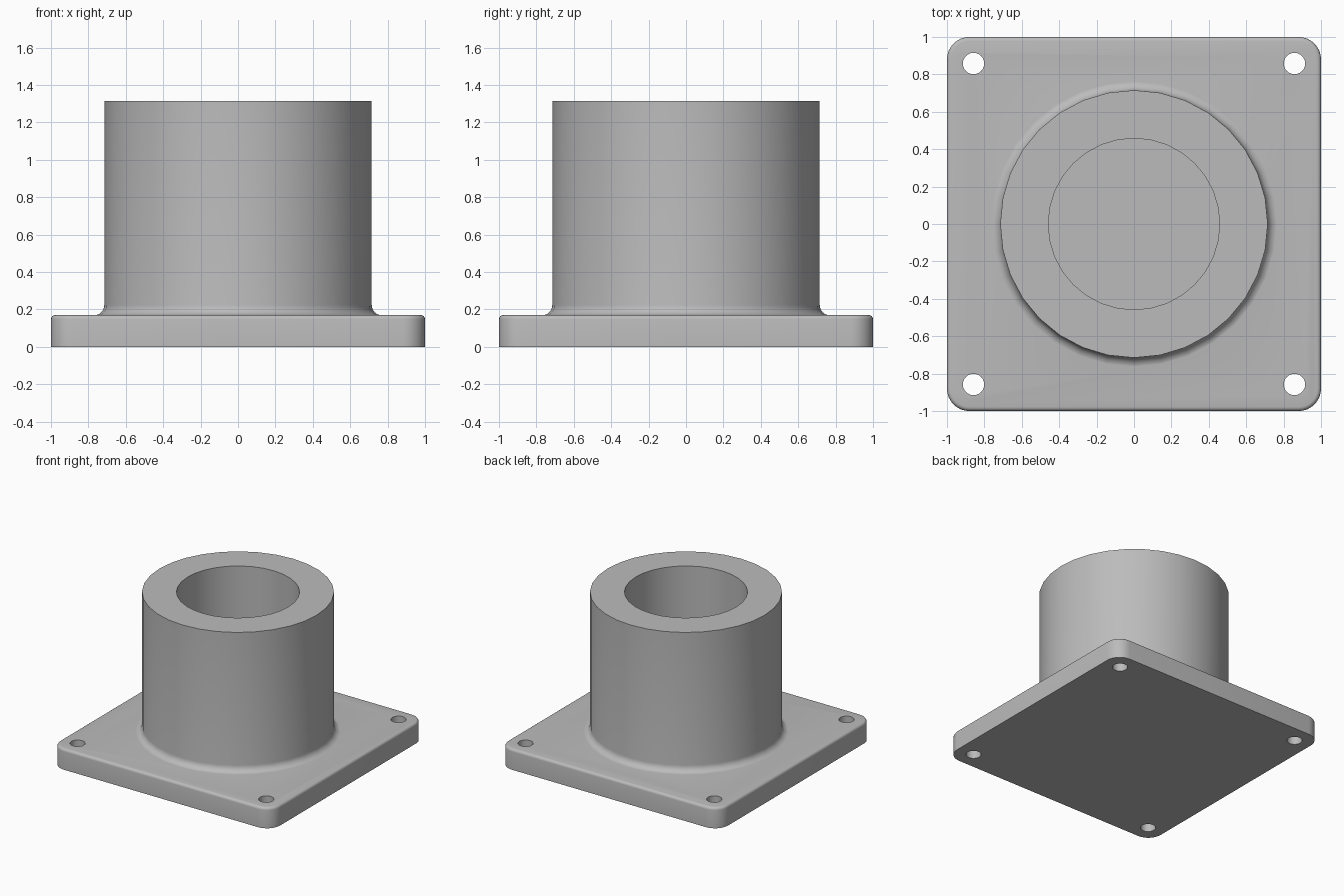
import bpy, bmesh
from math import sin, cos, pi, radians
from mathutils import Matrix

if "Cube" in bpy.data.objects:
    bpy.data.objects.remove(bpy.data.objects["Cube"])

PLATE_TOP = 0.17
HEIGHT = 1.315
OUTER, BORE, FILLET = 0.715, 0.458, 0.055

grey = bpy.data.materials.new("plain grey")
grey.use_nodes = True
colour = (0.5, 0.5, 0.5, 1)
grey.diffuse_color = colour
grey.node_tree.nodes["Principled BSDF"].inputs["Base Color"].default_value = colour


def make_object(name, bm):
    bmesh.ops.recalc_face_normals(bm, faces=bm.faces)
    mesh = bpy.data.meshes.new(name)
    bm.to_mesh(mesh)
    bm.free()
    mesh.materials.append(grey)
    obj = bpy.data.objects.new(name, mesh)
    bpy.context.collection.objects.link(obj)
    return obj


def add_boolean(target, other, operation):
    mod = target.modifiers.new(other.name, "BOOLEAN")
    mod.operation = operation
    mod.solver = "EXACT"
    mod.object = other
    bpy.context.view_layer.objects.active = target
    bpy.ops.object.modifier_apply(modifier=mod.name)
    bpy.data.objects.remove(other)


# Square base plate: rounded corners, softened top rim
bm = bmesh.new()
bmesh.ops.create_cube(bm, size=1, matrix=Matrix.Translation((0, 0, PLATE_TOP / 2))
                      @ Matrix.Diagonal((2, 2, PLATE_TOP, 1)))
upright = [e for e in bm.edges if abs(e.verts[0].co.z - e.verts[1].co.z) > 0.1]
bmesh.ops.bevel(bm, geom=upright, offset=0.12, segments=8, profile=0.5, affect="EDGES")
rim = [e for e in bm.edges if all(v.co.z > PLATE_TOP - 0.001 for v in e.verts)]
bmesh.ops.bevel(bm, geom=rim, offset=0.022, segments=4, profile=0.5, affect="EDGES")
flange = make_object("flanged_sleeve", bm)

# Sleeve: revolved wall with a blind bore and a foot fillet
profile = [(0, PLATE_TOP + 0.005), (BORE, PLATE_TOP + 0.005), (BORE, HEIGHT), (OUTER, HEIGHT)]
for i in range(7):
    a = i * pi / 12
    profile.append((OUTER + FILLET * (1 - cos(a)), PLATE_TOP - 0.001 + FILLET * (1 - sin(a))))
profile += [(OUTER + FILLET, 0.1), (0, 0.1)]
bm = bmesh.new()
verts = [bm.verts.new((r, 0, z)) for r, z in profile]
edges = [bm.edges.new(pair) for pair in zip(verts, verts[1:])]
bmesh.ops.spin(bm, geom=verts + edges, cent=(0, 0, 0), axis=(0, 0, 1),
               angle=2 * pi, steps=32)
bmesh.ops.remove_doubles(bm, verts=bm.verts, dist=0.0005)
add_boolean(flange, make_object("sleeve", bm), "UNION")

# Four bolt holes through the plate
bm = bmesh.new()
for x in (-0.858, 0.858):
    for y in (-0.858, 0.858):
        bmesh.ops.create_cone(bm, cap_ends=True, segments=24, radius1=0.057, radius2=0.057,
                              depth=0.6, matrix=Matrix.Translation((x, y, 0.1)))
add_boolean(flange, make_object("bolt_holes", bm), "DIFFERENCE")

# Smooth curved walls, keep the rims crisp
bpy.ops.object.select_all(action="DESELECT")
flange.select_set(True)
bpy.context.view_layer.objects.active = flange
bpy.ops.object.shade_smooth_by_angle(angle=radians(32))
